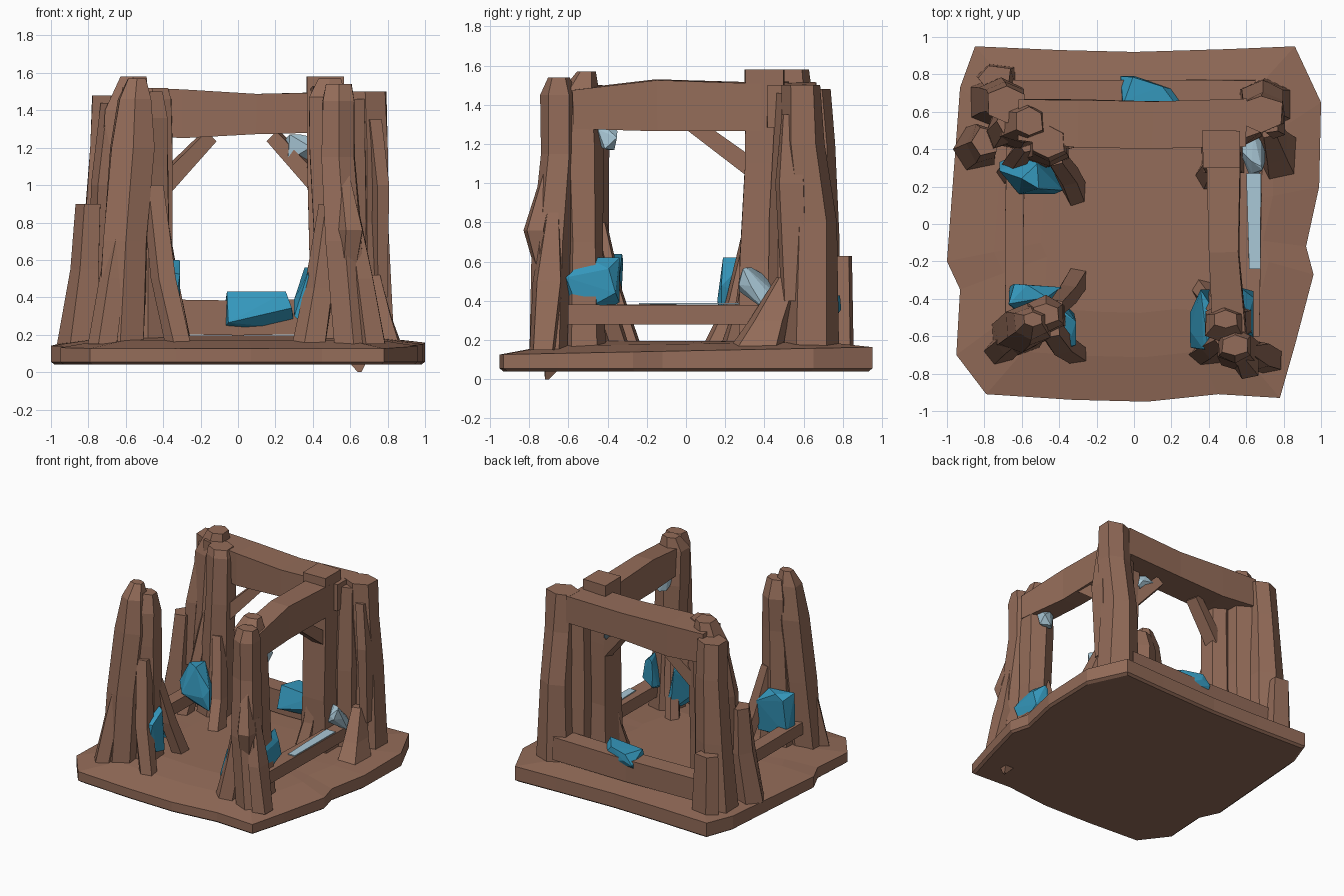
import bpy, bmesh, math, random
from mathutils import Vector

random.seed(7)


def material(name, col):
    m = bpy.data.materials.new(name)
    m.diffuse_color = (*col, 1)
    return m


BROWN = material("rough brown", (0.295, 0.150, 0.100))
BLUE = material("crystal blue", (0.035, 0.31, 0.50))
PALE = material("pale blue", (0.40, 0.58, 0.68))


def finish(name, bm, mat):
    bmesh.ops.recalc_face_normals(bm, faces=bm.faces)
    me = bpy.data.meshes.new(name)
    bm.to_mesh(me)
    bm.free()
    me.materials.append(mat)
    ob = bpy.data.objects.new(name, me)
    bpy.context.collection.objects.link(ob)
    return ob


def skin(bm, rings):
    """Join vertex rings with side faces and cap both ends."""
    n = len(rings[0])
    for a, b in zip(rings, rings[1:]):
        for i in range(n):
            j = (i + 1) % n
            bm.faces.new((a[i], a[j], b[j], b[i]))
    bm.faces.new(rings[0])
    bm.faces.new(rings[-1])


def hewn(name, secs, n=6, jit=0.07, mat=BROWN):
    """Rough boxy loft through sections (x, y, z, half width, half depth)."""
    bm = bmesh.new()
    rnd = random.Random(name)
    d = (Vector(secs[-1][:3]) - Vector(secs[0][:3])).normalized()
    if abs(d.z) > 0.8:
        u, v = Vector((1, 0, 0)), Vector((0, 1, 0))
    else:
        u = d.cross(Vector((0, 0, 1))).normalized()
        v = u.cross(d)
    rings = []
    # each side keeps its own offset so faces stay long and planed
    side = [rnd.uniform(1 - jit, 1) for _ in range(n)]
    for x, y, z, a, b in secs:
        ring = []
        for i in range(n):
            t = 2 * math.pi * (i + 0.5) / n
            c, s = math.cos(t), math.sin(t)
            k = side[i] * rnd.uniform(1 - jit, 1.05) / max(abs(c), abs(s))
            ring.append(bm.verts.new(Vector((x, y, z)) + u * c * k * a + v * s * k * b))
        rings.append(ring)
    skin(bm, rings)
    return finish(name, bm, mat)


def shard(name, c, r, mat=BLUE, count=14):
    """Faceted lump: hull of random points in an ellipsoid-like box."""
    bm = bmesh.new()
    rnd = random.Random(name)
    for _ in range(count):
        p = Vector([rnd.gauss(0, 1) for _ in range(3)]).normalized()
        bm.verts.new([c[i] + max(-1, min(1, p[i] * 1.5)) * r[i] for i in range(3)])
    res = bmesh.ops.convex_hull(bm, input=bm.verts[:])
    bmesh.ops.delete(bm, geom=list({g for g in res["geom_interior"] if isinstance(g, bmesh.types.BMVert)}),
                     context='VERTS')
    return finish(name, bm, mat)


# base slab with a chipped outline, slightly higher at the back
outline = [(-.85, .95), (-.4, .93), (0, .92), (.5, .935), (.86, .95), (1, .65), (.99, .2), (.92, -.12),
           (.96, -.27), (.86, -.65), (.78, -.93), (.45, -.91), (.07, -.95), (-.33, -.94), (-.79, -.91),
           (-.95, -.7), (-.93, -.35), (-1, -.2), (-.97, .2), (-.93, .73)]
bm = bmesh.new()
skin(bm, [[bm.verts.new((x * s, y * s, z + t * y)) for x, y in outline]
          for s, z, t in ((.98, .04, 0), (1, .055, 0), (1, .145, .02), (.75, .18, .01), (.5, .195, 0))])
finish("base_slab", bm, BROWN)
hewn("underside_chip", [(.65, -.71, 0, .01, .01), (.64, -.68, .06, .05, .04)], 4)

# front left tower
hewn("front_left_post_inner", [(-.48, -.48, .15, .13, .11), (-.48, -.49, .6, .12, .10), (-.47, -.49, 1.1, .10, .10),
                               (-.47, -.48, 1.36, .10, .10), (-.47, -.48, 1.50, .07, .06)])
hewn("front_left_post_outer", [(-.63, -.60, .15, .13, .11), (-.60, -.57, .7, .12, .12), (-.56, -.54, 1.2, .12, .12),
                               (-.55, -.53, 1.46, .09, .09), (-.54, -.51, 1.57, .05, .04)])
hewn("front_left_leg_a", [(-.32, -.70, .15, .07, .05), (-.40, -.64, .5, .07, .06), (-.46, -.55, 1.0, .06, .06)], 5)
hewn("front_left_leg_b", [(-.31, -.29, .15, .06, .07), (-.37, -.38, .45, .06, .06), (-.43, -.45, .8, .05, .05)], 5)
hewn("front_left_leg_c", [(-.72, -.68, .15, .08, .07), (-.67, -.63, .5, .07, .07), (-.60, -.58, .9, .06, .06)], 5)

# front right tower
hewn("front_right_post_front", [(.62, -.70, .13, .10, .10), (.57, -.69, .7, .10, .11), (.54, -.65, 1.15, .09, .10),
                                (.54, -.65, 1.45, .09, .10), (.54, -.65, 1.54, .07, .06)])
hewn("front_right_post_rear", [(.53, -.52, .15, .12, .11), (.51, -.52, .7, .11, .10), (.49, -.53, 1.2, .11, .11),
                               (.48, -.54, 1.47, .10, .10), (.49, -.51, 1.57, .06, .05)])
hewn("front_right_leg_a", [(.38, -.70, .15, .09, .06), (.43, -.66, .45, .08, .07), (.49, -.62, .9, .06, .05)], 5)
hewn("front_right_leg_b", [(.71, -.73, .15, .08, .07), (.66, -.70, .5, .06, .08), (.61, -.68, .85, .04, .04)], 5)
hewn("front_right_leg_c", [(.35, -.34, .15, .05, .06), (.41, -.42, .4, .05, .06), (.46, -.49, .75, .05, .05)], 5)
hewn("front_right_knob", [(.58, -.72, .55, .05, .05), (.60, -.77, .76, .07, .06), (.56, -.70, 1.05, .04, .04)], 5)

# back right tower
hewn("back_right_post_inner", [(.48, .39, .15, .12, .12), (.48, .38, .6, .10, .11), (.47, .40, 1.1, .10, .10),
                               (.47, .40, 1.58, .10, .10)], 4, .04)
hewn("back_right_post_outer", [(.70, .64, .15, .14, .14), (.69, .65, .8, .11, .12), (.69, .60, 1.2, .11, .11),
                               (.68, .59, 1.5, .11, .10)], 6, .04)
hewn("back_right_post_mid", [(.59, .53, .15, .10, .12), (.59, .53, .8, .10, .11), (.59, .54, 1.46, .09, .09)])
hewn("back_right_leg_a", [(.76, .35, .15, .11, .14), (.74, .42, .3, .08, .10), (.71, .52, .52, .05, .06)], 5)
hewn("back_right_leg_b", [(.39, .25, .15, .07, .08), (.42, .31, .4, .06, .06), (.46, .36, .8, .05, .05)], 5)
hewn("back_right_flank", [(.76, .56, .4, .04, .08), (.76, .54, 1.0, .05, .09), (.72, .54, 1.35, .05, .06)], 5)

# back left tower
hewn("back_left_post_inner", [(-.48, .40, .15, .13, .12), (-.47, .41, .6, .12, .11), (-.45, .42, 1.1, .10, .11),
                              (-.45, .43, 1.46, .10, .10), (-.46, .44, 1.52, .09, .09)])
hewn("back_left_post_mid", [(-.62, .52, .15, .13, .14), (-.61, .52, .8, .13, .13), (-.59, .54, 1.4, .12, .12),
                            (-.56, .55, 1.58, .07, .08)])
hewn("back_left_post_outer", [(-.73, .65, .15, .14, .14), (-.71, .66, .7, .12, .12), (-.69, .66, 1.2, .10, .10),
                              (-.68, .64, 1.48, .10, .10)], 6, .05)
hewn("back_left_stub_side", [(-.86, .40, .15, .12, .12), (-.82, .43, .55, .08, .11), (-.80, .44, .9, .07, .08)], 5)
hewn("back_left_stub_rear", [(-.74, .79, .15, .11, .07), (-.75, .78, .63, .09, .07)], 5)
hewn("back_left_leg_a", [(-.31, .15, .15, .06, .08), (-.36, .26, .4, .06, .06), (-.43, .36, .85, .05, .05)], 5)
hewn("back_left_leg_b", [(-.68, .27, .15, .06, .07), (-.63, .35, .5, .06, .06), (-.57, .43, .95, .05, .05)], 5)
hewn("back_left_flank", [(-.75, .48, .5, .05, .09), (-.73, .5, 1.0, .06, .1), (-.68, .55, 1.44, .06, .07)], 5)

# top beams
hewn("back_top_beam", [(-.62, .56, 1.40, .11, .12), (-.3, .54, 1.38, .13, .13), (.1, .53, 1.38, .13, .11),
                       (.6, .54, 1.39, .13, .11)], 4, .03)
hewn("right_top_beam", [(.51, -.58, 1.38, .09, .10), (.48, -.15, 1.40, .08, .13), (.48, .38, 1.39, .09, .12)],
     4, .03)

# braces under the beams
for name, a, b in (("back_left_brace", (-.15, .5, 1.26), (-.40, .44, 1.0)),
                   ("back_right_brace", (.19, .5, 1.26), (.43, .44, 1.0)),
                   ("right_side_brace", (.5, .02, 1.31), (.5, .36, 1.06))):
    hewn(name, [(*a, .05, .04), (*b, .05, .05)], 4, .08)

# lower rails on the left, right and back
hewn("left_rail", [(-.64, -.55, .33, .05, .05), (-.64, 0, .33, .05, .05), (-.63, .45, .33, .05, .05)], 4, .03)
hewn("right_rail", [(.61, -.6, .33, .06, .05), (.62, 0, .33, .06, .05), (.63, .5, .33, .06, .05)], 4, .03)
hewn("back_rail", [(-.65, .70, .30, .07, .09), (0, .70, .29, .07, .09), (.65, .70, .30, .07, .09)], 4, .03)

# blue crystals wedged between the posts and over the back rail
shard("crystal_front_left", (-.53, -.42, .46), (.14, .10, .18))
shard("crystal_front_left_side", (-.37, -.55, .43), (.06, .11, .17))
shard("crystal_front_right_inner", (.37, -.51, .40), (.07, .16, .16))
shard("crystal_front_right_outer", (.58, -.48, .48), (.06, .14, .14))
shard("crystal_back_left", (-.55, .26, .44), (.17, .10, .18))
shard("crystal_back_rail", (.11, .68, .33), (.19, .11, .10))

# pale patches on the right rail, its end and under the braces
hewn("rail_pale_strip", [(.645, -.24, .386, .03, .004), (.64, .27, .386, .04, .004)], 4, .03, PALE)
shard("pale_rail_end", (.63, .38, .46), (.07, .11, .11), PALE)
shard("pale_brace_patch", (.32, .47, 1.20), (.07, .06, .07), PALE)
shard("pale_beam_patch", (.50, -.40, 1.24), (.06, .05, .07), PALE)
